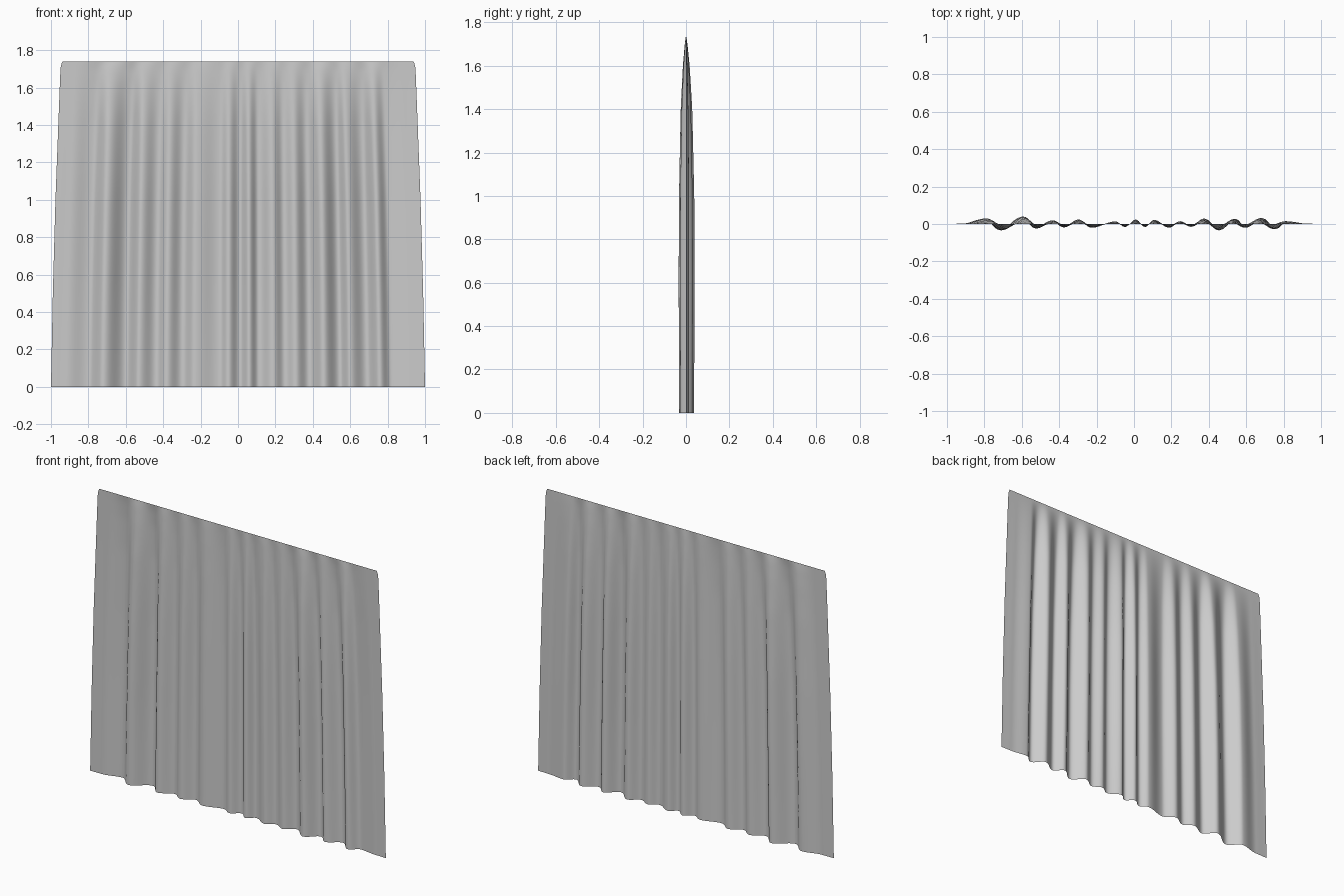
import bpy, bmesh, math

if "Cube" in bpy.data.objects:
    bpy.data.objects.remove(bpy.data.objects["Cube"])

HEIGHT = 1.74
COLS, ROWS = 240, 40

# Hem fold crests and valleys: (x, y)
FOLDS = [(-1.0, 0), (-0.92, 0.002), (-0.80, 0.03), (-0.72, -0.034), (-0.60, 0.04),
         (-0.53, -0.024), (-0.44, 0.02), (-0.38, -0.018), (-0.30, 0.024),
         (-0.23, -0.02), (-0.10, 0.014), (-0.05, -0.016), (0.01, 0.024),
         (0.06, -0.016), (0.11, 0.022), (0.19, -0.02), (0.25, 0.015),
         (0.31, -0.015), (0.38, 0.029), (0.46, -0.034), (0.545, 0.028),
         (0.60, -0.02), (0.69, 0.032), (0.76, -0.028), (0.82, 0.015),
         (0.93, 0.002), (1.0, 0)]
# Fold depth by height, and half width by height
DEPTH = [(0, 0.92), (0.6, 1.0), (1.0, 0.95), (1.4, 0.72), (1.6, 0.42), (1.7, 0.17), (HEIGHT, 0)]
WIDTH = [(0, 1.0), (0.5, 0.99), (1.0, 0.976), (1.5, 0.957), (1.68, 0.95), (1.72, 0.947), (HEIGHT, 0.938)]


def sample(table, t, smooth=False):
    for (a, va), (b, vb) in zip(table, table[1:]):
        if t <= b:
            f = (t - a) / (b - a)
            if smooth:
                f = 0.5 - 0.5 * math.cos(math.pi * f)
            return va + (vb - va) * f
    return table[-1][1]


# Curtain: one pleated sheet gathered flat along the top edge
bm = bmesh.new()
grid = []
for j in range(ROWS + 1):
    z = HEIGHT * (1 - (1 - j / ROWS) ** 1.4)
    depth, width = sample(DEPTH, z), sample(WIDTH, z)
    row = []
    for i in range(COLS + 1):
        u = -1 + 2 * i / COLS
        row.append(bm.verts.new((u * width, sample(FOLDS, u, True) * depth, z)))
    grid.append(row)
for lo, hi in zip(grid, grid[1:]):
    for i in range(COLS):
        bm.faces.new((lo[i], lo[i + 1], hi[i + 1], hi[i]))

mesh = bpy.data.meshes.new("curtain")
bm.to_mesh(mesh)
bm.free()
mesh.shade_smooth()
curtain = bpy.data.objects.new("curtain", mesh)
bpy.context.collection.objects.link(curtain)
